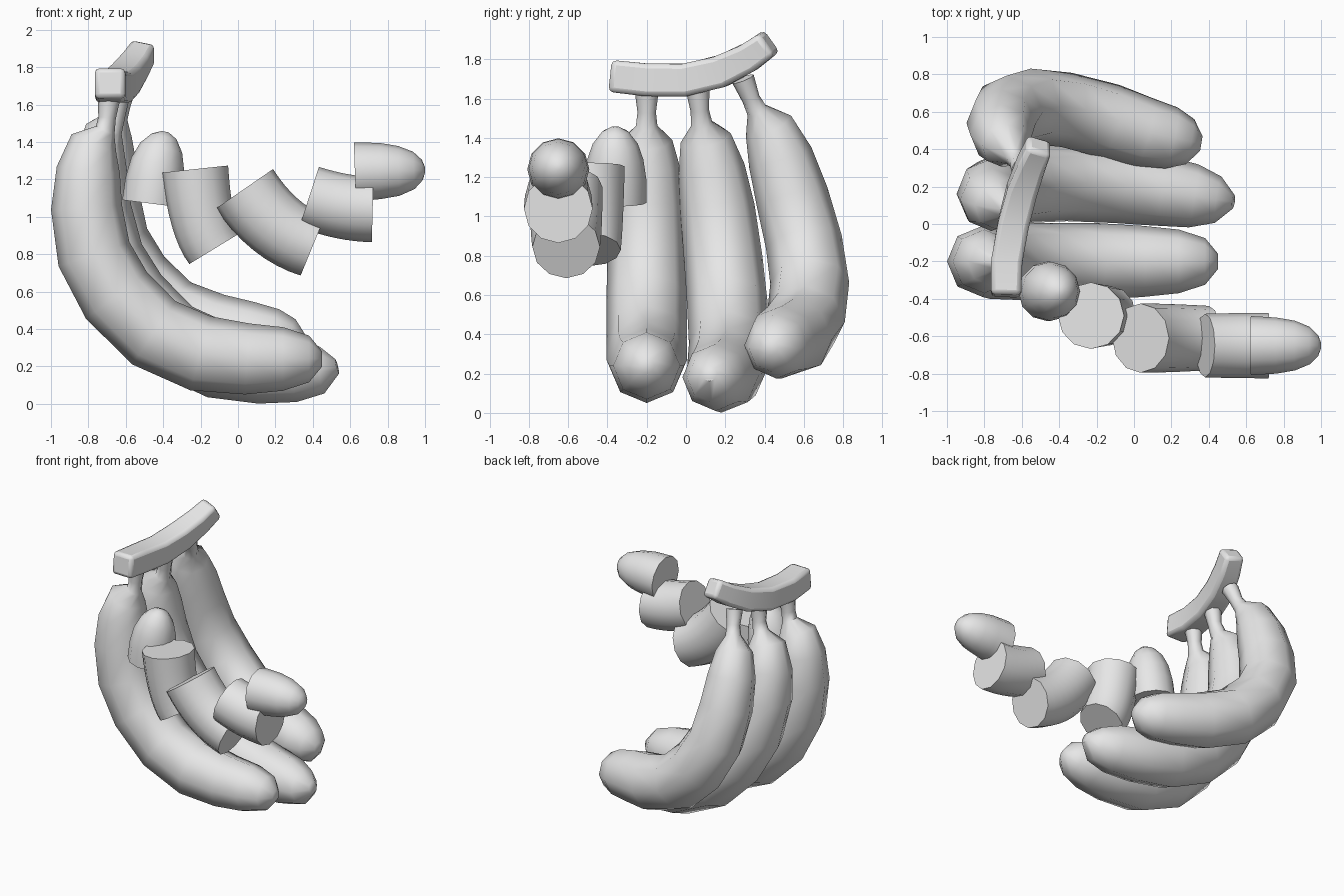
import bpy, bmesh, math
from mathutils import Vector

cube = bpy.data.objects.get("Cube")
if cube:
    bpy.data.objects.remove(cube, do_unlink=True)

grey = bpy.data.materials.new("plain grey")
grey.use_nodes = True
grey.diffuse_color = (0.8, 0.8, 0.8, 1)
grey.node_tree.nodes["Principled BSDF"].inputs["Base Color"].default_value = (0.8, 0.8, 0.8, 1)


def loft(name, path, sides, ref=(0, 1, 0), turn=0.0, smooth_angle=50):
    """Sweep a polygon along (x, y, z, radius) points and cap both ends."""
    centres = [Vector(p[:3]) for p in path]
    bm = bmesh.new()
    rings = []
    for i, c in enumerate(centres):
        tangent = (centres[min(i + 1, len(path) - 1)] - centres[max(i - 1, 0)]).normalized()
        side = Vector(ref)
        side = (side - tangent * side.dot(tangent)).normalized()
        up = tangent.cross(side)
        ring = []
        for k in range(sides):
            a = turn + math.tau * k / sides
            ring.append(bm.verts.new(c + path[i][3] * (side * math.cos(a) + up * math.sin(a))))
        rings.append(ring)
    for low, high in zip(rings, rings[1:]):
        for k in range(sides):
            n = (k + 1) % sides
            bm.faces.new((low[k], low[n], high[n], high[k]))
    bm.faces.new(rings[0])
    bm.faces.new(rings[-1])
    bmesh.ops.recalc_face_normals(bm, faces=bm.faces)
    mesh = bpy.data.meshes.new(name)
    bm.to_mesh(mesh)
    bm.free()
    mesh.materials.append(grey)
    ob = bpy.data.objects.new(name, mesh)
    bpy.context.collection.objects.link(ob)
    bpy.ops.object.select_all(action="DESELECT")
    bpy.context.view_layer.objects.active = ob
    ob.select_set(True)
    bpy.ops.object.shade_smooth_by_angle(angle=math.radians(smooth_angle))
    return ob


def bend(start, control, end, steps=8):
    """Quadratic arc through (x, y, z, radius) points."""
    a, b, c = Vector(start), Vector(control), Vector(end)
    ts = [i / steps for i in range(steps + 1)]
    return [tuple(a * (1 - t) ** 2 + b * 2 * t * (1 - t) + c * t * t) for t in ts]


# Whole bananas: neck, shoulder, curved body, blunt tip
radii = [0.06, 0.047, 0.055, 0.13, 0.17, 0.19, 0.2, 0.205, 0.205, 0.205, 0.19, 0.17, 0.125, 0.04]

front_path = [(-.69, 1.63), (-.7, 1.53), (-.71, 1.46), (-.77, 1.39), (-.8, 1.25), (-.81, 1.05),
              (-.77, .8), (-.65, .58), (-.45, .38), (-.2, .27), (.05, .24), (.24, .24),
              (.38, .24), (.45, .24)]
loft("front_banana", [(x, -0.2, z, r) for (x, z), r in zip(front_path, radii)], 8)

middle_path = [(-.64, .06, 1.64), (-.65, .07, 1.54), (-.67, .08, 1.47), (-.73, .1, 1.4),
               (-.76, .13, 1.24), (-.76, .16, 1.04), (-.7, .19, .78), (-.57, .21, .56),
               (-.36, .22, .35), (-.1, .21, .23), (.13, .18, .19), (.32, .15, .18),
               (.45, .13, .18), (.53, .12, .2)]
loft("middle_banana", [(*p, r) for p, r in zip(middle_path, radii)], 8)

back_path = [(-.6, .29, 1.7), (-.62, .33, 1.6), (-.64, .36, 1.54), (-.69, .42, 1.46),
             (-.71, .48, 1.3), (-.71, .54, 1.1), (-.67, .6, .87), (-.55, .63, .66),
             (-.36, .61, .48), (-.13, .55, .39), (.06, .49, .36), (.2, .46, .34),
             (.3, .44, .33), (.36, .43, .33)]
loft("back_banana", [(*p, r * 0.98) for p, r in zip(back_path, radii)], 8)

# Bar that joins the necks
stem_path = [(-.685, -.385, 1.715, .115), (-.68, -.2, 1.695, .118), (-.645, 0, 1.695, .118),
             (-.6, .18, 1.74, .115), (-.55, .32, 1.81, .105), (-.505, .425, 1.885, .095)]
stem = loft("stem_bar", stem_path, 4, ref=(1, 0, 0), turn=math.pi / 4, smooth_angle=40)
bevel = stem.modifiers.new("soft edges", "BEVEL")
bevel.width = 0.025
bevel.segments = 2
bevel.limit_method = "ANGLE"
bevel.angle_limit = math.radians(40)

# Rounded end slices
loft("upper_end_slice", [(-.46, -.36, 1.07, .16), (-.445, -.36, 1.19, .158), (-.43, -.36, 1.29, .143),
                         (-.41, -.36, 1.37, .115), (-.395, -.36, 1.43, .068),
                         (-.39, -.36, 1.455, .02)], 12)
loft("outer_end_slice", [(.625, -.65, 1.24, .158), (.76, -.65, 1.245, .15), (.86, -.65, 1.245, .133),
                         (.94, -.65, 1.248, .1), (.985, -.65, 1.25, .055),
                         (1, -.65, 1.25, .015)], 12)

# Curved middle slices
loft("first_slice", bend((-.23, -.49, 1.255, .178), (-.2, -.49, .935, .17), (-.125, -.49, .83, .158)), 12)
loft("second_slice", bend((.035, -.61, 1.15, .185), (.18, -.61, .924, .185), (.4, -.61, .845, .172)), 12)
loft("third_slice", bend((.38, -.65, 1.105, .17), (.57, -.65, 1.04, .175), (.72, -.65, 1.04, .175)), 12)
